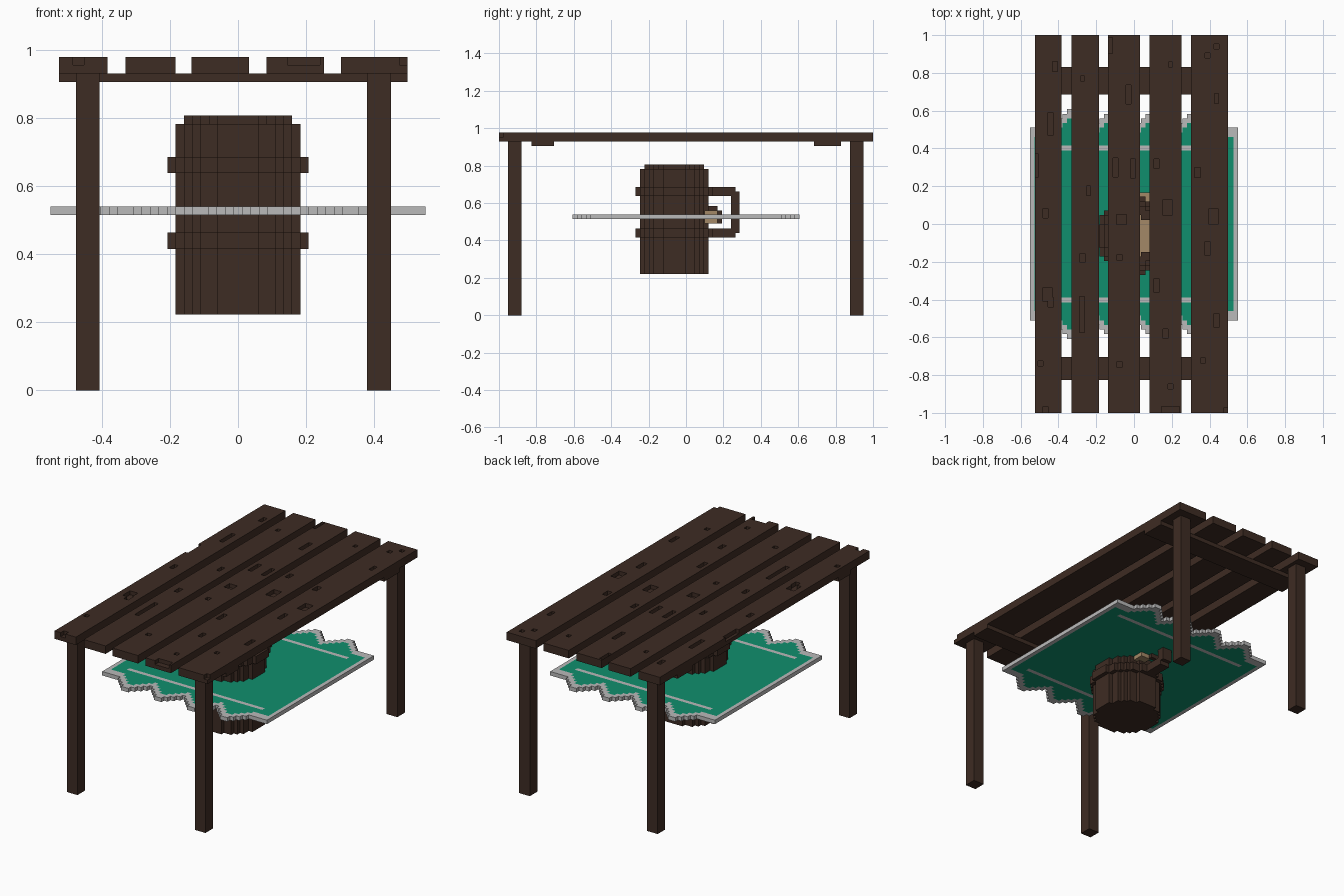
import bpy, bmesh, math
from mathutils import Matrix, Vector

cube = bpy.data.objects.get("Cube")
if cube:
    bpy.data.objects.remove(cube, do_unlink=True)


def material(name, rgb):
    m = bpy.data.materials.new(name)
    m.use_nodes = True
    m.diffuse_color = (*rgb, 1)
    m.node_tree.nodes["Principled BSDF"].inputs["Base Color"].default_value = (*rgb, 1)
    return m


BROWN = material("dark_wood", (0.048, 0.025, 0.017))
GREEN = material("green_cloth", (0.005, 0.275, 0.155))
GREY = material("light_grey_trim", (0.49, 0.49, 0.49))
TAN = material("tan_drink", (0.37, 0.25, 0.135))


def add_box(bm, x, y, z, mat=0):
    """Add a box spanning the three (low, high) ranges."""
    size = [b - a for a, b in (x, y, z)]
    mid = [(a + b) / 2 for a, b in (x, y, z)]
    res = bmesh.ops.create_cube(bm, size=1, matrix=Matrix.Translation(Vector(mid)) @ Matrix.Diagonal((*size, 1)))
    for f in {f for v in res["verts"] for f in v.link_faces}:
        f.material_index = mat


def finish(name, bm, *mats):
    me = bpy.data.meshes.new(name)
    bm.to_mesh(me)
    bm.free()
    for m in mats:
        me.materials.append(m)
    ob = bpy.data.objects.new(name, me)
    bpy.context.collection.objects.link(ob)
    return ob


def box(name, x, y, z, mat=BROWN):
    bm = bmesh.new()
    add_box(bm, x, y, z)
    return finish(name, bm, mat)


# Table planks, with dents (x, y, width, length) in their tops
PLANKS = [(-0.525, -0.383), (-0.33, -0.184), (-0.137, 0.032), (0.083, 0.252), (0.303, 0.497)]
DENTS = [
    (-.418, .833, .026, .053), (-.442, .53, .026, .122), (-.52, .31, .026, .127), (-.468, .056, .026, .05),
    (-.458, -.373, .053, .07), (-.44, -.415, .03, .05), (-.494, -.738, .026, .026), (-.468, -.99, .032, .04),
    (-.272, .77, .022, .026), (-.24, .177, .022, .05), (-.272, -.18, .026, .05), (-.275, -.48, .026, .19),
    (-.125, .945, .022, .085), (-.029, .685, .026, .1), (-.098, .3, .026, .1), (-.005, .294, .026, .1),
    (-.066, .024, .053, .053), (-.077, -.177, .026, .03), (-.077, -.743, .03, .026), (.193, .844, .022, .026),
    (.119, .32, .026, .05), (.177, .087, .053, .08), (.119, -.325, .026, .075), (.167, -.58, .026, .05),
    (.193, -.86, .026, .026), (.193, -.985, .095, .04), (.437, .939, .026, .026), (.389, .892, .026, .026),
    (.437, .664, .022, .053), (.336, .272, .03, .053), (.421, .04, .053, .08), (.389, -.13, .026, .075),
    (.437, -.51, .026, .075), (.365, -.722, .026, .026), (.488, -.99, .028, .03)]
for i, px in enumerate(PLANKS):
    plank = box(f"table_plank_{i + 1}", px, (-1, 1), (0.93, 0.978))
    bm = bmesh.new()
    for x, y, w, l in DENTS:
        if px[0] - 0.02 < x < px[1] + 0.02:
            add_box(bm, (x - w / 2, x + w / 2), (y - l / 2, y + l / 2), (0.954, 1.0))
    cutter = finish("dent_cutter", bm, BROWN)
    cutter.hide_render = True
    mod = plank.modifiers.new("dents", "BOOLEAN")
    mod.operation, mod.solver, mod.object = "DIFFERENCE", "EXACT", cutter
    mod.use_self = True
    bpy.context.view_layer.objects.active = plank
    bpy.ops.object.modifier_apply(modifier=mod.name)
    bpy.data.objects.remove(cutter, do_unlink=True)

# Cross beams and legs
for name, y in (("front", (-0.825, -0.705)), ("back", (0.685, 0.83))):
    box(f"{name}_beam", (-0.525, 0.497), y, (0.905, 0.93))
for end, y in (("front", (-0.952, -0.88)), ("back", (0.878, 0.95))):
    for side, x in (("right", (-0.476, -0.406)), ("left", (0.378, 0.449))):
        box(f"{end}_{side}_leg", x, y, (0, 0.93))

# Cloth: stepped columns with a zigzag edge at both ends
N = 45
S = 1.1 / N
Z = (0.515, 0.539)
bm = bmesh.new()
for i in range(N):
    x0 = -0.55 + i * S
    cx = abs(x0 + S / 2)
    t = 1 - abs((cx % 0.22) / 0.11 - 1) if cx < 0.44 else 0.1
    half = 0.51 + S * round(0.098 * t / S)
    xs = (x0, x0 + S)
    if i in (0, N - 1):
        add_box(bm, xs, (-half, half), Z, 1)
        continue
    inner = half - 2 * S
    stripe = 1 if cx < 0.46 else 0
    add_box(bm, xs, (-0.39, 0.39), Z, 0)
    for sg in (-1, 1):
        for a, b, m in ((0.39, 0.415, stripe), (0.415, inner, 0), (inner, half, 1)):
            add_box(bm, xs, sorted((sg * a, sg * b)), Z, m)
finish("zigzag_cloth", bm, GREEN, GREY)

# Mug: stepped round layers
V = 0.0244
CY = -0.063


def half_span(n, i):
    return (int(math.sqrt((n + 0.4) ** 2 - i * i)) + 0.5) * V


def layer(name, n, z, mat=BROWN, hole=None):
    bm = bmesh.new()
    for i in range(-n, n + 1):
        xs = ((i - 0.5) * V, (i + 0.5) * V)
        h = half_span(n, i)
        if hole is not None and abs(i) <= hole:
            k = half_span(hole, i)
            add_box(bm, xs, (CY - h, CY - k), z)
            add_box(bm, xs, (CY + k, CY + h), z)
        else:
            add_box(bm, xs, (CY - h, CY + h), z)
    return finish(name, bm, mat)


layer("mug_body", 7, (0.222, 0.735))
layer("mug_upper_wall", 7, (0.735, 0.782), hole=4)
layer("mug_rim", 6, (0.782, 0.807), hole=4)
layer("mug_drink", 4, (0.735, 0.758), TAN)
layer("mug_lower_band", 8, (0.415, 0.463))
layer("mug_upper_band", 8, (0.637, 0.685))

# Mug handle
HX = (-0.037, 0.025)
for name, y, z in (("top", (0.12, 0.264), (0.637, 0.685)),
                   ("bottom", (0.12, 0.264), (0.415, 0.463)),
                   ("grip", (0.24, 0.287), (0.44, 0.661))):
    box(f"mug_handle_{name}", HX, y, z)

# Small tan plug with a dark bracket behind the mug
box("mug_plug", (0.02, 0.085), (0.1, 0.168), (0.49, 0.56), TAN)
box("plug_bracket_top", (-0.037, 0.03), (0.1, 0.168), (0.56, 0.585))
box("plug_bracket_back", (-0.037, 0.03), (0.168, 0.192), (0.49, 0.56))
